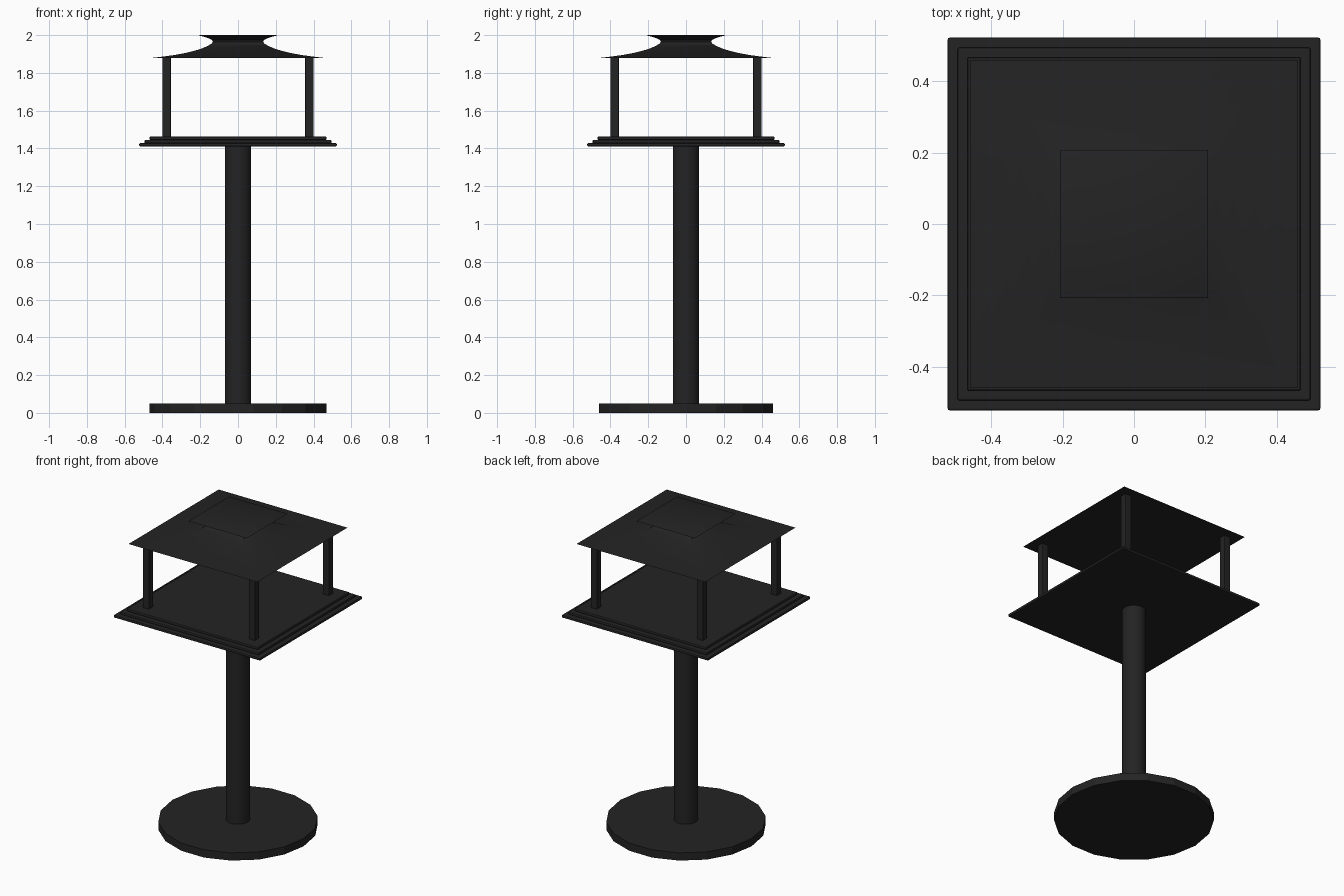
import bpy, bmesh, math

if "Cube" in bpy.data.objects:
    bpy.data.objects.remove(bpy.data.objects["Cube"])

mat = bpy.data.materials.new("matte black metal")
mat.diffuse_color = (0.017, 0.017, 0.017, 1)
mat.use_nodes = True
mat.node_tree.nodes["Principled BSDF"].inputs["Base Color"].default_value = mat.diffuse_color


def finish(bm, name, bevel=0.0, smooth=False):
    bmesh.ops.recalc_face_normals(bm, faces=bm.faces)
    me = bpy.data.meshes.new(name)
    bm.to_mesh(me)
    bm.free()
    ob = bpy.data.objects.new(name, me)
    bpy.context.collection.objects.link(ob)
    me.materials.append(mat)
    if bevel:
        m = ob.modifiers.new("bevel", 'BEVEL')
        m.width, m.segments = bevel, 2
    if smooth:
        bpy.ops.object.select_all(action='DESELECT')
        ob.select_set(True)
        bpy.context.view_layer.objects.active = ob
        bpy.ops.object.shade_smooth_by_angle(angle=math.radians(35))
    return ob


def box(name, x, y, half, z0, z1, bevel):
    bm = bmesh.new()
    bmesh.ops.create_cube(bm, size=1)
    for v in bm.verts:
        v.co = (x + v.co.x * 2 * half, y + v.co.y * 2 * half,
                z0 + (v.co.z + 0.5) * (z1 - z0))
    return finish(bm, name, bevel)


def cylinder(name, sides, r, z0, z1, smooth):
    bm = bmesh.new()
    rings = [[bm.verts.new((r * math.cos(2 * math.pi * i / sides),
                            r * math.sin(2 * math.pi * i / sides), z))
              for i in range(sides)] for z in (z0, z1)]
    for i in range(sides):
        j = (i + 1) % sides
        bm.faces.new((rings[0][i], rings[0][j], rings[1][j], rings[1][i]))
    for ring in rings:
        bm.faces.new(ring)
    return finish(bm, name, 0, smooth)


# Round foot and pole
cylinder("base_disc", 18, 0.468, 0.0, 0.05, False)
cylinder("pole", 32, 0.07, 0.05, 1.42, True)

# Stepped square platform
for i, (half, z0, z1) in enumerate([(0.523, 1.411, 1.428),
                                    (0.495, 1.428, 1.445),
                                    (0.468, 1.445, 1.463)]):
    box(f"platform_tier_{i + 1}", 0, 0, half, z0, z1, 0.005)

# Four corner posts
for sx in (-1, 1):
    for sy in (-1, 1):
        side = ("front" if sy < 0 else "back") + ("_left" if sx < 0 else "_right")
        box(f"{side}_post", sx * 0.378, sy * 0.378, 0.0225, 1.455, 1.885, 0.004)

# Square roof swept from a concave profile (half width, height)
profile = [(0.46, 1.879), (0.40, 1.886), (0.34, 1.894), (0.28, 1.905),
           (0.23, 1.917), (0.19, 1.930), (0.16, 1.943), (0.14, 1.955),
           (0.133, 1.964), (0.137, 1.973), (0.152, 1.982), (0.175, 1.990),
           (0.208, 1.998), (0.204, 2.0)]
bm = bmesh.new()
rings = [[bm.verts.new((sx * h, sy * h, z))
          for sx, sy in ((-1, -1), (1, -1), (1, 1), (-1, 1))] for h, z in profile]
for a, b in zip(rings, rings[1:]):
    for i in range(4):
        j = (i + 1) % 4
        bm.faces.new((a[i], a[j], b[j], b[i]))
bm.faces.new(rings[0])
bm.faces.new(rings[-1])
finish(bm, "flared_roof", 0, True)
